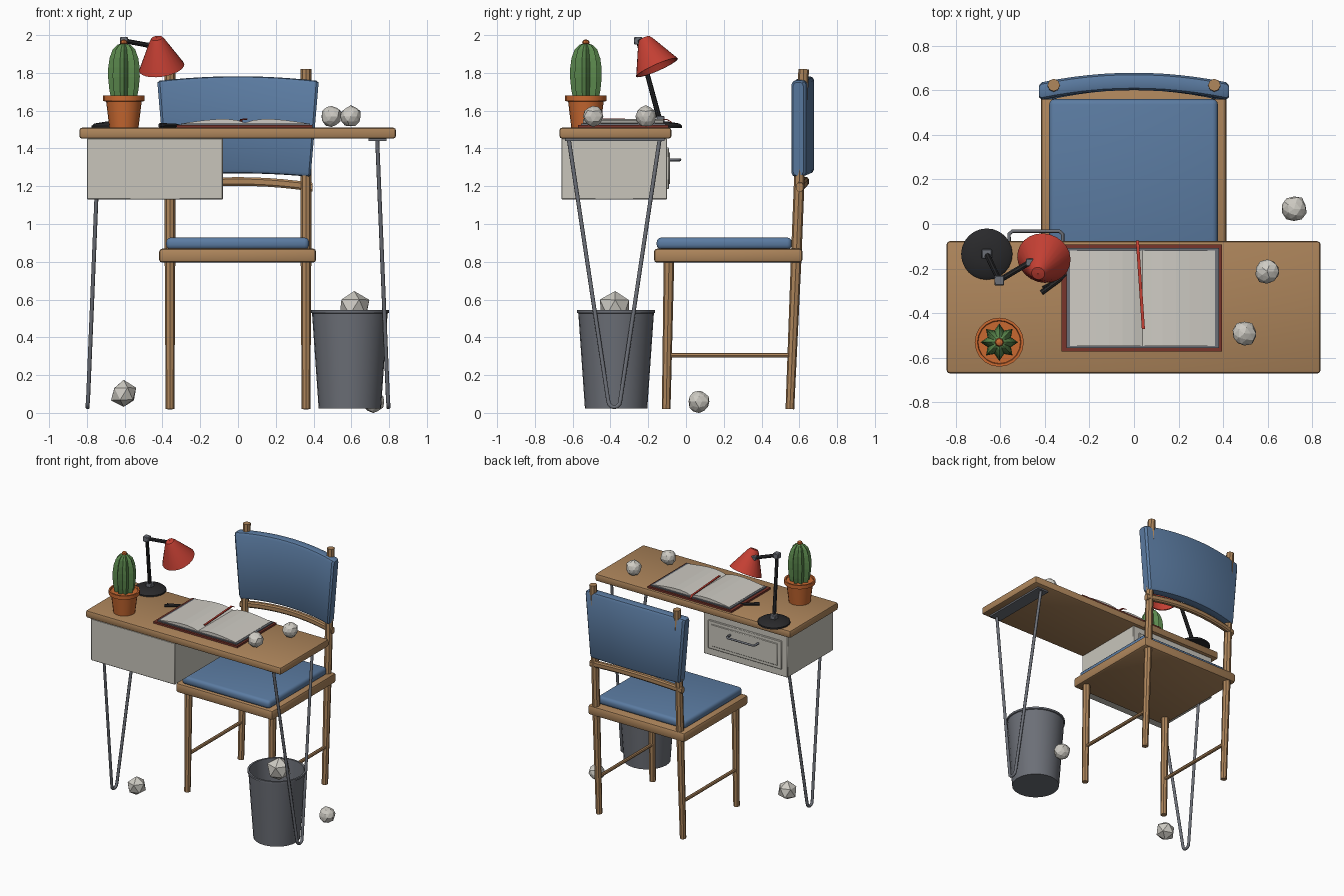
import bpy, bmesh, math, random
from mathutils import Vector, Matrix

if "Cube" in bpy.data.objects:
    bpy.data.objects.remove(bpy.data.objects["Cube"])

random.seed(4)


def mat(name, r, g, b):
    m = bpy.data.materials.new(name)
    m.diffuse_color = (r, g, b, 1)
    m.use_nodes = True
    m.node_tree.nodes["Principled BSDF"].inputs["Base Color"].default_value = m.diffuse_color
    return m


WOOD = mat("wood", .42, .235, .105)
BLUE = mat("blue fabric", .105, .2, .36)
PAPER = mat("paper", .62, .60, .55)
CREAM = mat("drawer cream", .58, .56, .50)
STEEL = mat("grey metal", .15, .16, .185)
BLACK = mat("black metal", .022, .022, .024)
RED = mat("lamp red", .55, .05, .033)
MAROON = mat("maroon cover", .19, .035, .024)
CLAY = mat("terracotta", .58, .14, .03)
GREEN = mat("cactus green", .105, .25, .075)


def finish(name, bm, m, smooth=None):
    bmesh.ops.recalc_face_normals(bm, faces=bm.faces)
    me = bpy.data.meshes.new(name)
    bm.to_mesh(me)
    bm.free()
    me.materials.append(m)
    if smooth:
        for p in me.polygons:
            p.use_smooth = True
        me.set_sharp_from_angle(angle=math.radians(smooth))
    ob = bpy.data.objects.new(name, me)
    bpy.context.collection.objects.link(ob)
    return ob


def box(name, x0, x1, y0, y1, z0, z1, m, bevel=0, seg=2):
    bm = bmesh.new()
    bmesh.ops.create_cube(bm, size=1)
    for v in bm.verts:
        v.co = ((x0 + x1) / 2 + v.co.x * (x1 - x0), (y0 + y1) / 2 + v.co.y * (y1 - y0),
                (z0 + z1) / 2 + v.co.z * (z1 - z0))
    if bevel:
        bmesh.ops.bevel(bm, geom=bm.edges[:], offset=bevel, segments=seg, profile=.5, affect='EDGES')
    return finish(name, bm, m, 40 if bevel else None)


def loft(name, rings, m, smooth=None, caps=True, loop=False):
    """Skin a list of closed rings of points."""
    bm = bmesh.new()
    vs = [[bm.verts.new(p) for p in r] for r in rings]
    n = len(rings[0])
    pairs = list(zip(vs, vs[1:])) + ([(vs[-1], vs[0])] if loop else [])
    for a, b in pairs:
        for i in range(n):
            bm.faces.new((a[i], a[(i + 1) % n], b[(i + 1) % n], b[i]))
    if caps and not loop:
        bm.faces.new(vs[0])
        bm.faces.new(vs[-1])
    return finish(name, bm, m, smooth)


def lathe(name, prof, m, loc, n=24, axis=(0, 0, 1), smooth=35, caps=True, loop=False, rib=1):
    """Revolve (radius, height) pairs; rib < 1 pulls every second point inwards."""
    q = Matrix.Translation(loc) @ Vector((0, 0, 1)).rotation_difference(Vector(axis)).to_matrix().to_4x4()
    rings = [[q @ Vector((r * k * math.cos(a), r * k * math.sin(a), h))
              for i in range(n) for a in [2 * math.pi * i / n] for k in [rib if i % 2 else 1]]
             for r, h in prof]
    return loft(name, rings, m, smooth, caps, loop)


def rod(name, a, b, r0, r1, m, n=8, smooth=None):
    a, b = Vector(a), Vector(b)
    return lathe(name, [(r0, 0), (r1, (b - a).length)], m, a, n, b - a, smooth)


def wire(name, pts, r, m):
    """Round wire through points, made with a bevelled curve."""
    cu = bpy.data.curves.new(name, 'CURVE')
    cu.dimensions, cu.bevel_depth, cu.bevel_resolution, cu.use_fill_caps = '3D', r, 2, True
    sp = cu.splines.new('POLY')
    sp.points.add(len(pts) - 1)
    for p, co in zip(sp.points, pts):
        p.co = (*co, 1)
    tmp = bpy.data.objects.new(name + "_curve", cu)
    bpy.context.collection.objects.link(tmp)
    me = bpy.data.meshes.new_from_object(tmp.evaluated_get(bpy.context.evaluated_depsgraph_get()))
    bpy.data.objects.remove(tmp)
    bm = bmesh.new()
    bm.from_mesh(me)
    finish(name, bm, m, 50)


# --- desk: top, drawer box, hairpin legs
box("desk_top", -.84, .836, -.67, -.077, 1.452, 1.51, WOOD, .014)
box("drawer_box", -.80, -.08, -.66, -.10, 1.13, 1.453, CREAM, .004, 1)
box("drawer_front", -.755, -.125, -.105, -.09, 1.185, 1.405, CREAM, .004, 1)
box("drawer_panel", -.725, -.155, -.092, -.084, 1.21, 1.38, CREAM, .004, 1)
wire("drawer_handle", [(-.56, -.09, 1.34), (-.56, -.045, 1.34), (-.545, -.032, 1.34),
                       (-.335, -.032, 1.34), (-.32, -.045, 1.34), (-.32, -.09, 1.34)], .008, STEEL)
for s, side in ((-1, "left"), (1, "right")):
    pts = [(s * .737, -.62, 1.445), (s * .794, -.412, .065)]
    pts += [(s * .796, -.38 + .032 * math.cos(a), .062 + .032 * math.sin(a))
            for a in [math.pi * (1 + i / 6) for i in range(1, 6)]]
    pts += [(s * .794, -.348, .065), (s * .737, -.14, 1.445)]
    wire(side + "_hairpin_leg", pts, .011, STEEL)
    box(side + "_leg_plate", *sorted((s * .69, s * .785)), -.64, -.115, 1.44, 1.455, STEEL)

# --- chair: frame, legs, stretchers, cushions
box("chair_seat", -.418, .414, -.17, .617, .795, .87, WOOD, .018)
box("seat_cushion", -.38, .376, -.155, .56, .865, .928, BLUE, .024, 3)
for s, side in ((-1, "left"), (1, "right")):
    x = s * .36
    rod(side + "_front_leg", (x, -.105, .02), (x, -.09, .81), .023, .028, WOOD)
    rod(side + "_back_post", (x, .55, .02), (x, .583, .81), .023, .028, WOOD)
    rod(side + "_back_post_upper", (x, .583, .81), (x, .623, 1.82), .028, .028, WOOD)
    rod(side + "_stretcher", (x, -.10, .305), (x, .562, .305), .013, .013, WOOD)

# curved backrest cushion, wider at its top, with rounded edges
SECTION = [(-.039, .04), (-.03, .008), (-.015, 0), (.015, 0), (.03, .008), (.039, .04),
           (.039, .96), (.03, .992), (.015, 1), (-.015, 1), (-.03, .992), (-.039, .96)]
rings = []
for u, k in [(-1, .7)] + [(-.97 + 1.94 * i / 12, 1) for i in range(13)] + [(1, .7)]:
    z0, z1 = 1.268 - .018 * u * u, 1.782 - .025 * u * u
    rings.append([(u * (.385 + .042 * t), .639 - .045 * u * u + d * k,
                   z0 + (z1 - z0) * (.5 + (t - .5) * (.97 if k < 1 else 1))) for d, t in SECTION])
loft("backrest_cushion", rings, BLUE, 35)

# curved rail below the backrest
rings = []
for i in range(11):
    u = -1 + i / 5
    y, z = .632 - .03 * u * u, 1.225 - .03 * u * u
    rings.append([(u * .395, y + d, z + h) for d, h in
                  ((-.018, -.013), (-.01, -.023), (.01, -.023), (.018, -.013),
                   (.018, .013), (.01, .023), (-.01, .023), (-.018, .013))])
loft("back_rail", rings, WOOD, 30)

# --- waste bin
lathe("waste_bin", [(.165, 0), (.2, .505), (.207, .508), (.207, .522), (.193, .522), (.155, .02)],
      STEEL, (.592, -.37, .022), 28)

# --- crumpled paper balls
for name, loc, r, sub in (("bin_paper", (.615, -.375, .558), .093, 1),
                          ("floor_paper_left", (-.605, -.38, .1), .074, 1),
                          ("floor_paper_right", (.717, .068, .06), .06, 2),
                          ("desk_paper_back", (.597, -.212, 1.57), .058, 2),
                          ("desk_paper_front", (.495, -.492, 1.57), .057, 2)):
    bm = bmesh.new()
    bmesh.ops.create_icosphere(bm, subdivisions=sub, radius=r)
    for v in bm.verts:
        v.co *= random.uniform(.9, 1.03)
        v.co += Vector(loc)
    finish(name, bm, PAPER)

# --- open book: cover, page block, curved pages, ribbon
box("book_cover", -.325, .395, -.572, -.093, 1.508, 1.524, MAROON)
box("page_block", -.303, .38, -.556, -.108, 1.522, 1.532, STEEL)
half = [(0, 1.536), (.04, 1.549), (.09, 1.555), (.15, 1.555), (.21, 1.55), (.27, 1.542), (.325, 1.534)]
top = [(.038 - x, z) for x, z in reversed(half)] + [(.038 + x, z) for x, z in half[1:]]
outline = top + [(.363, 1.53), (-.287, 1.53)]
loft("pages", [[(x, y, z) for x, z in outline] for y in (-.546, -.118)], PAPER)
loft("ribbon", [[(x - .007, y, z), (x + .007, y, z), (x + .007, y, z + .006), (x - .007, y, z + .006)]
                for x, y, z in ((.015, -.075, 1.535), (.017, -.1, 1.55), (.042, -.47, 1.552))], RED)

# --- pen
rod("pen_body", (-.415, -.308, 1.522), (-.335, -.25, 1.522), .012, .011, BLACK)
rod("pen_tip", (-.335, -.25, 1.522), (-.295, -.222, 1.52), .011, .003, BLACK)
rod("pen_clip", (-.41, -.285, 1.527), (-.365, -.262, 1.527), .005, .005, BLACK, 6)

# --- potted cactus
POT = (-.604, -.53, 1.508)
lathe("pot", [(.077, 0), (.094, .14), (.11, .143), (.11, .172), (.098, .172), (.095, .162)], CLAY, POT, 20)
lathe("cactus", [(.066, .15), (.077, .20), (.084, .27), (.083, .32), (.076, .37), (.06, .415),
                 (.036, .44), (.012, .448)], GREEN, POT, 16, smooth=None, rib=.68)
lathe("cactus_bud", [(.012, .44), (.02, .45), (.016, .463), (.005, .468)], CLAY, POT, 8)

# --- desk lamp
lathe("lamp_base", [(.115, 0), (.115, .012), (.1, .024), (.04, .034)], BLACK, (-.66, -.135, 1.508), 24)
joint, neck = Vector((-.604, -.253, 1.97)), Vector((-.468, -.172, 1.945))
rod("lamp_post", (-.66, -.135, 1.535), joint, .014, .012, BLACK)
rod("lamp_arm", joint, neck, .013, .013, BLACK)
box("lamp_base_pivot", -.683, -.637, -.157, -.113, 1.535, 1.572, STEEL, .004, 1)
box("lamp_joint", -.626, -.582, -.275, -.231, 1.95, 1.99, STEEL, .004, 1)
box("lamp_neck", -.485, -.45, -.19, -.155, 1.93, 1.96, STEEL, .004, 1)
rim, apex = Vector((-.404, -.153, 1.828)), Vector((-.43, -.222, 1.985))
lathe("lamp_shade", [(.121, 0), (.042, .155), (.03, .172), (.002, .175), (.002, .165), (.026, .162),
                     (.035, .15), (.114, 0)], RED, rim, 24, apex - rim, 40, loop=True)
